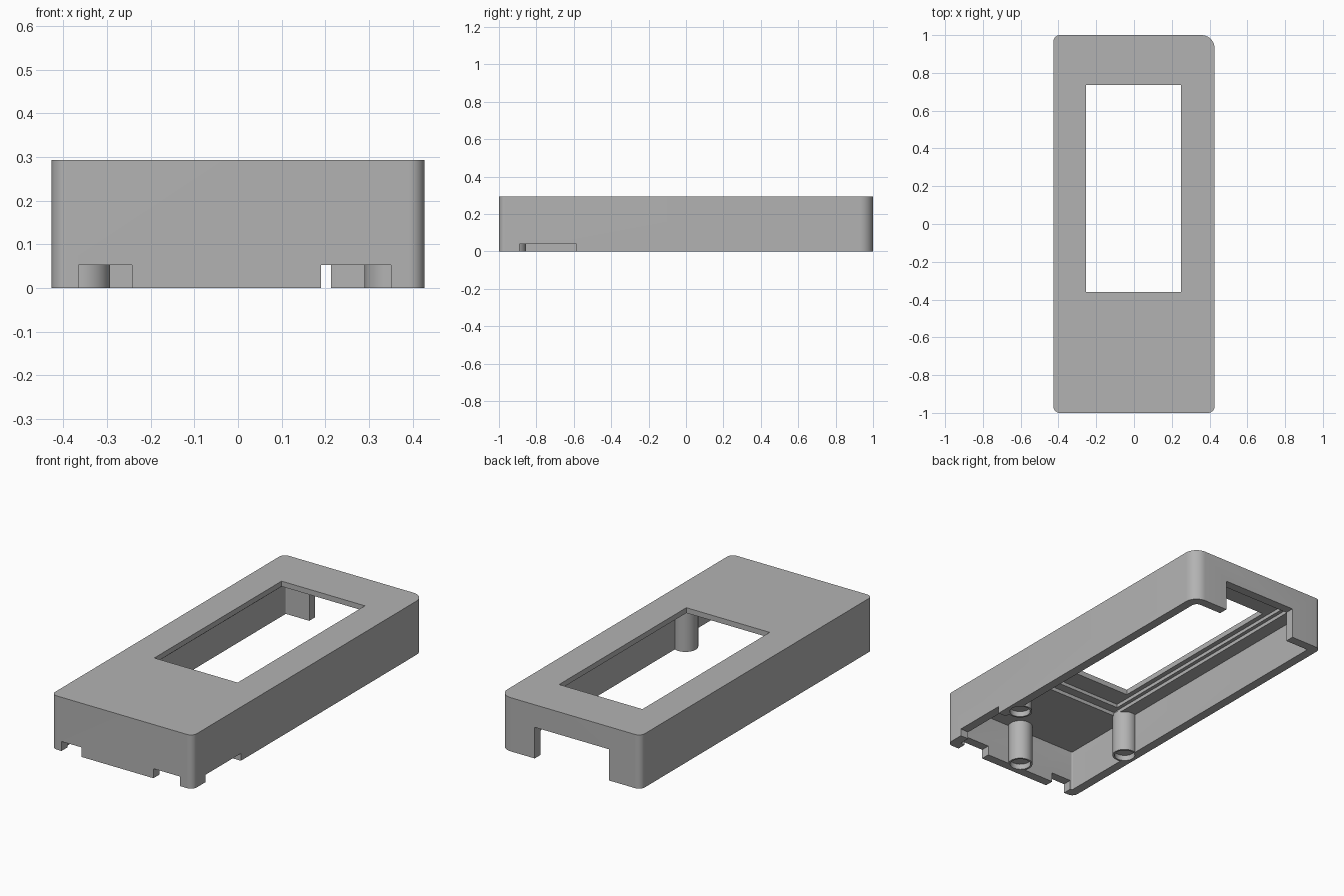
import bpy, bmesh, math

if "Cube" in bpy.data.objects:
    bpy.data.objects.remove(bpy.data.objects["Cube"], do_unlink=True)

grey = bpy.data.materials.new("matte grey plastic")
grey.use_nodes = True
grey.diffuse_color = (0.45, 0.45, 0.45, 1)
grey.node_tree.nodes["Principled BSDF"].inputs["Base Color"].default_value = (0.45, 0.45, 0.45, 1)

W, L, H = 0.427, 1.0, 0.293     # half width, half length, height
WALL = 0.05
CEILING = 0.225


def extrude(name, outline, z0, z1):
    """Solid prism from a flat outline."""
    bm = bmesh.new()
    face = bm.faces.new([bm.verts.new((x, y, z0)) for x, y in outline])
    top = bmesh.ops.extrude_face_region(bm, geom=[face])
    verts = [v for v in top["geom"] if isinstance(v, bmesh.types.BMVert)]
    bmesh.ops.translate(bm, verts=verts, vec=(0, 0, z1 - z0))
    bmesh.ops.recalc_face_normals(bm, faces=bm.faces)
    mesh = bpy.data.meshes.new(name)
    bm.to_mesh(mesh)
    bm.free()
    mesh.materials.append(grey)
    obj = bpy.data.objects.new(name, mesh)
    bpy.context.collection.objects.link(obj)
    return obj


def rounded(hx, hy, radii, steps=10):
    """Rectangle with one radius per corner, anticlockwise from +x +y."""
    points = []
    signs = [(1, 1), (-1, 1), (-1, -1), (1, -1)]
    for i, ((sx, sy), r) in enumerate(zip(signs, radii)):
        for k in range(steps + 1):
            a = math.pi / 2 * (i + k / steps)
            points.append((sx * (hx - r) + r * math.cos(a), sy * (hy - r) + r * math.sin(a)))
    return points


def box(name, x0, x1, y0, y1, z0, z1):
    return extrude(name, [(x0, y0), (x1, y0), (x1, y1), (x0, y1)], z0, z1)


def cylinder(name, x, y, r, z0, z1, sides=40):
    ring = [math.tau * k / sides for k in range(sides)]
    return extrude(name, [(x + r * math.cos(a), y + r * math.sin(a)) for a in ring], z0, z1)


def cut(obj, cutter, keep=False):
    cutter.hide_render = True
    mod = obj.modifiers.new("cut", "BOOLEAN")
    mod.operation = "DIFFERENCE"
    mod.solver = "EXACT"
    mod.object = cutter
    bpy.context.view_layer.objects.active = obj
    bpy.ops.object.modifier_apply(modifier=mod.name)
    if not keep:
        bpy.data.objects.remove(cutter, do_unlink=True)


def smooth(obj):
    bpy.ops.object.select_all(action="DESELECT")
    obj.select_set(True)
    bpy.context.view_layer.objects.active = obj
    bpy.ops.object.shade_smooth_by_angle(angle=math.radians(30))


# Case shell, open underneath, with one larger rounded corner
shell = extrude("case_shell", rounded(W, L, [0.07, 0.035, 0.035, 0.035]), 0, H)
cut(shell, extrude("cavity", rounded(W - WALL, L - WALL, [0.03, 0.005, 0.005, 0.005]), -0.1, CEILING))

# Display window and the stepped pocket beneath it
cut(shell, box("outer_pocket", -0.30, 0.30, -0.52, 0.89, 0.1, 0.245))
cut(shell, box("inner_pocket", -0.28, 0.28, -0.47, 0.86, 0.1, 0.264))
cut(shell, box("window", -0.253, 0.25, -0.36, 0.737, 0.1, 0.5))

# Openings in the walls
cut(shell, box("back_opening", -0.235, 0.213, 0.9, 1.1, -0.1, 0.17))
cut(shell, box("front_notch_right", -0.365, -0.243, -1.1, -0.94, -0.1, 0.052))
cut(shell, box("front_notch_left", 0.19, 0.35, -1.1, -0.94, -0.1, 0.052))
cut(shell, box("side_notch", 0.37, 0.5, -0.89, -0.585, -0.1, 0.04))

# Three hollow-ended mounting posts
posts = {"front_post": (0.0, -0.918), "right_post": (-0.356, -0.5), "left_post": (0.353, -0.5)}
for name, (x, y) in posts.items():
    post = cylinder(name, x, y, 0.063, 0, CEILING + 0.01)
    bore = cylinder("bore", x, y, 0.053, -0.1, 0.03)
    cut(shell, bore, keep=True)
    cut(post, bore)
    smooth(post)

smooth(shell)
